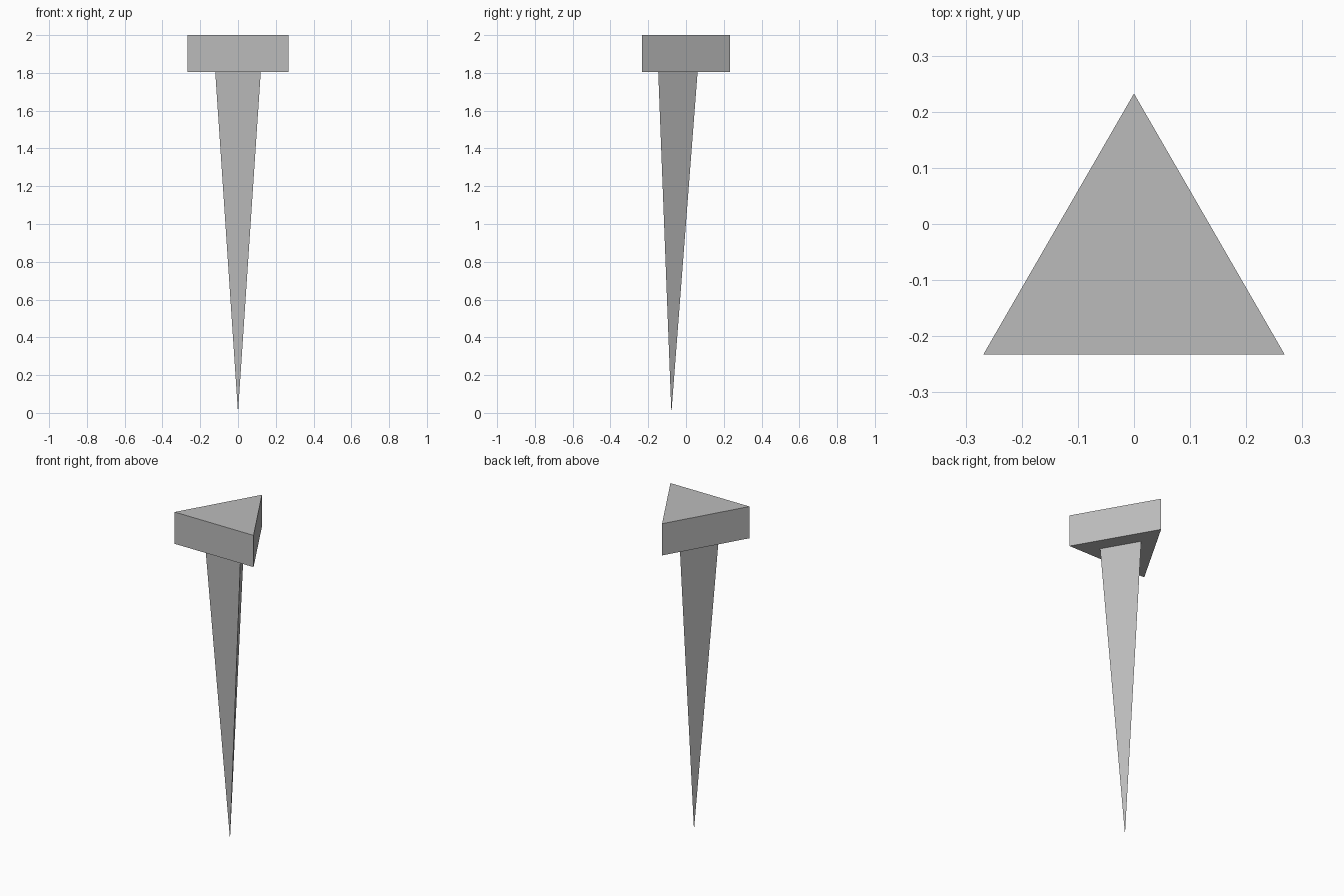
import bpy

cube = bpy.data.objects.get("Cube")
if cube:
    bpy.data.objects.remove(cube, do_unlink=True)

CENTRE_Y = -0.0775   # axis of both triangles, so the head's bounds are centred
HEAD_BOTTOM, TOP = 1.805, 2.0

grey = bpy.data.materials.new("steel grey")
grey.use_nodes = True
colour = (0.5, 0.5, 0.5, 1)
grey.diffuse_color = colour
grey.node_tree.nodes["Principled BSDF"].inputs["Base Color"].default_value = colour


def three_sided(name, bottom_radius, top_radius, z0, z1):
    """Triangular prism or spike with one corner pointing to the back."""
    bpy.ops.mesh.primitive_cone_add(
        vertices=3, radius1=bottom_radius, radius2=top_radius,
        depth=z1 - z0, location=(0, CENTRE_Y, (z0 + z1) / 2))
    obj = bpy.context.object
    obj.name = name
    obj.data.materials.append(grey)
    return obj


# Flat triangular head and the long tapering shaft below it
three_sided("nail_head", 0.31, 0.31, HEAD_BOTTOM, TOP)
three_sided("nail_shaft", 0, 0.139, 0, HEAD_BOTTOM)
